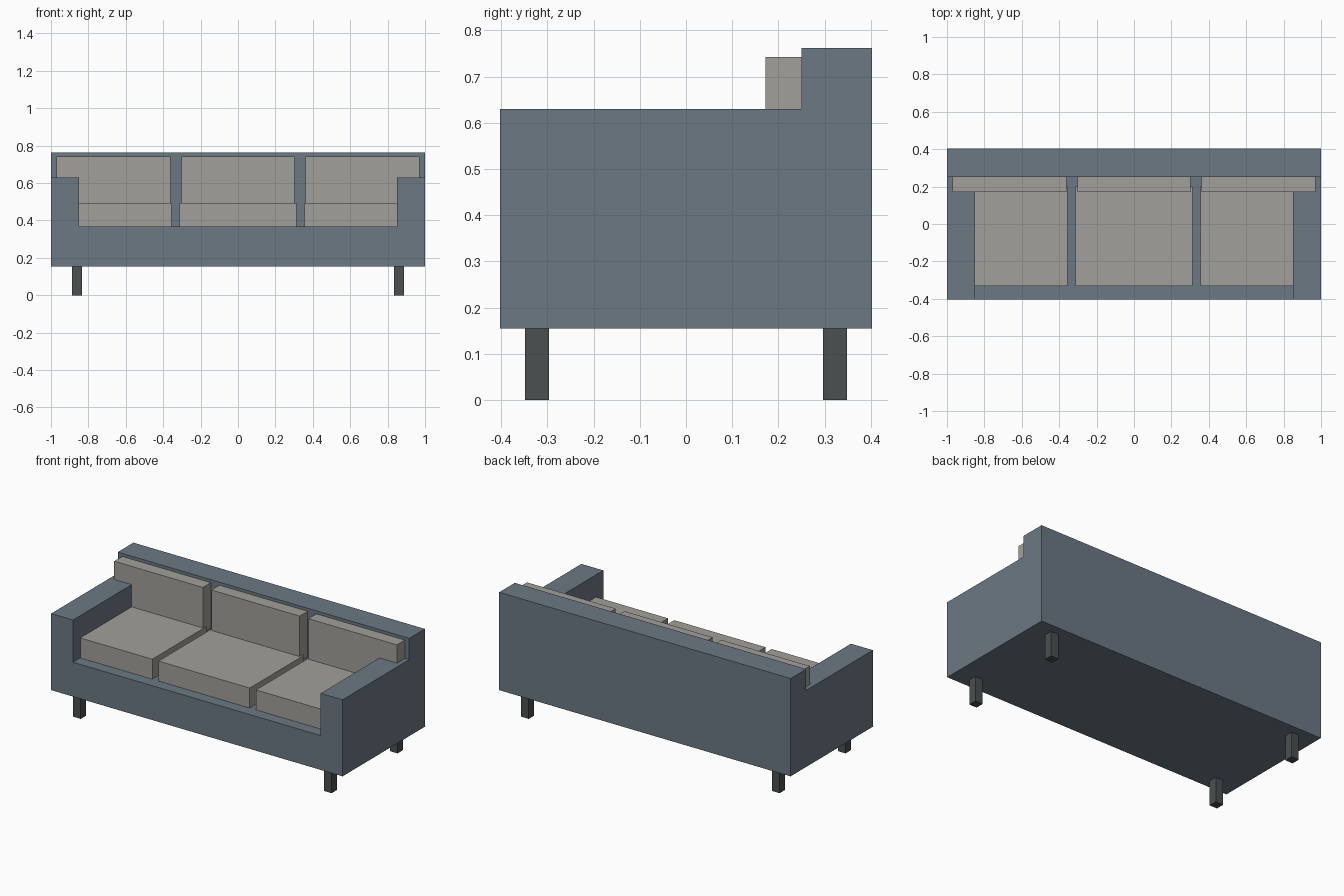
import bpy
import bmesh

if "Cube" in bpy.data.objects:
    bpy.data.objects.remove(bpy.data.objects["Cube"])


def material(name, rgb):
    m = bpy.data.materials.new(name)
    m.diffuse_color = (*rgb, 1)
    m.use_nodes = True
    m.node_tree.nodes["Principled BSDF"].inputs["Base Color"].default_value = m.diffuse_color
    return m


FABRIC = material("blue_grey_fabric", (0.15, 0.19, 0.23))
CUSHION = material("warm_grey_fabric", (0.36, 0.35, 0.32))
WOOD = material("dark_wood", (0.07, 0.08, 0.08))


def add_object(name, bm, mat):
    bmesh.ops.recalc_face_normals(bm, faces=bm.faces)
    mesh = bpy.data.meshes.new(name)
    bm.to_mesh(mesh)
    bm.free()
    mesh.materials.append(mat)
    obj = bpy.data.objects.new(name, mesh)
    bpy.context.collection.objects.link(obj)
    return obj


def box(name, xs, ys, zs, mat):
    bm = bmesh.new()
    bmesh.ops.create_cube(bm, size=1)
    for v in bm.verts:
        v.co = [r[0] if c < 0 else r[1] for c, r in zip(v.co, (xs, ys, zs))]
    return add_object(name, bm, mat)


# Overall dimensions
W, INNER = 1.0, 0.85
FRONT, BACK_FACE, BACK = -0.403, 0.25, 0.403
BOTTOM, DECK, ARM, TOP = 0.155, 0.368, 0.63, 0.762

# Body: base, arms and back as one closed shell
bm = bmesh.new()
cache = {}


def face(*points):
    verts = []
    for p in points:
        if p not in cache:
            cache[p] = bm.verts.new(p)
        verts.append(cache[p])
    bm.faces.new(verts)


def rect(half, y0, z0, y1, z1):
    face((-half, y0, z0), (half, y0, z0), (half, y1, z1), (-half, y1, z1))


def well(y, z_out):
    # outline around the seat well at depth y, outer corners at z_out
    right = [(INNER, y, DECK), (INNER, y, ARM), (W, y, ARM), (W, y, z_out)]
    return right + [(-x, yy, z) for x, yy, z in reversed(right)]


face(*well(FRONT, BOTTOM))
face(*well(BACK_FACE, TOP))
rect(W, FRONT, BOTTOM, BACK, BOTTOM)
rect(W, BACK, BOTTOM, BACK, TOP)
rect(W, BACK_FACE, TOP, BACK, TOP)
rect(INNER, FRONT, DECK, BACK_FACE, DECK)
for s in (-1, 1):
    o, i = s * W, s * INNER
    face((o, FRONT, BOTTOM), (o, BACK, BOTTOM), (o, BACK, TOP),
         (o, BACK_FACE, TOP), (o, BACK_FACE, ARM), (o, FRONT, ARM))
    face((o, FRONT, ARM), (o, BACK_FACE, ARM), (i, BACK_FACE, ARM), (i, FRONT, ARM))
    face((i, FRONT, ARM), (i, BACK_FACE, ARM), (i, BACK_FACE, DECK), (i, FRONT, DECK))
add_object("sofa_body", bm, FABRIC)

# Seat and back cushions
seat_spans = {"left": (-0.85, -0.356), "middle": (-0.313, 0.313), "right": (0.356, 0.85)}
back_spans = {"left": (-0.97, -0.362), "middle": (-0.303, 0.303), "right": (0.362, 0.97)}
for side in seat_spans:
    box(f"{side}_seat_cushion", seat_spans[side], (-0.332, 0.2), (DECK, 0.492), CUSHION)
    box(f"{side}_back_cushion", back_spans[side], (0.172, BACK_FACE), (0.46, 0.743), CUSHION)

# Legs
for sx, side in ((-1, "left"), (1, "right")):
    for sy, end in ((-1, "front"), (1, "back")):
        x, y, h = sx * 0.861, sy * 0.323, 0.026
        box(f"{end}_{side}_leg", (x - h, x + h), (y - h, y + h), (0, BOTTOM), WOOD)
